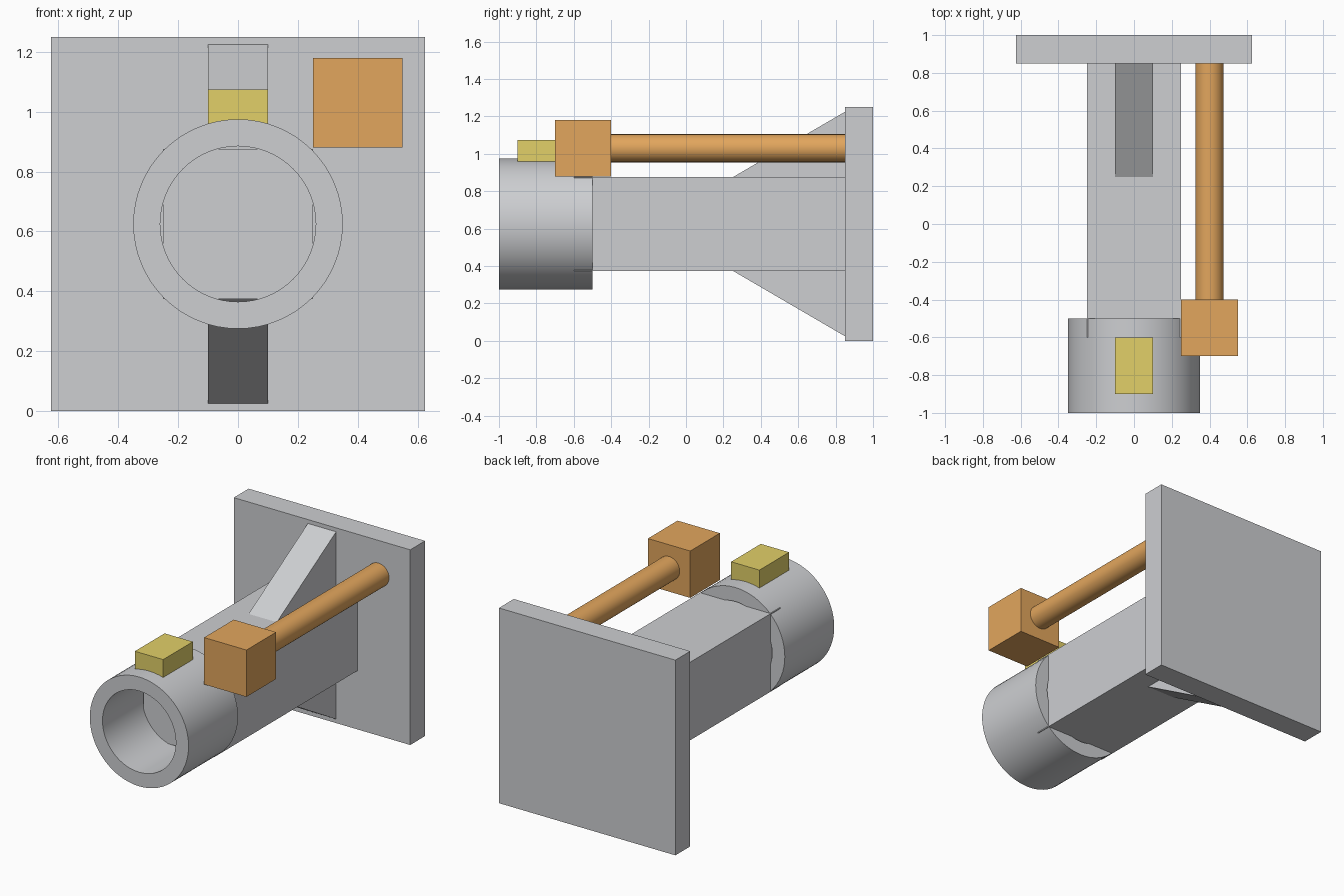
import bpy, bmesh, math
from mathutils import Matrix, Vector

cube = bpy.data.objects.get("Cube")
if cube:
    bpy.data.objects.remove(cube, do_unlink=True)


def material(name, rgb):
    m = bpy.data.materials.new(name)
    m.use_nodes = True
    colour = (*rgb, 1)
    m.diffuse_color = colour
    m.node_tree.nodes["Principled BSDF"].inputs["Base Color"].default_value = colour
    return m


grey = material("light grey", (0.61, 0.62, 0.64))
orange = material("orange", (0.76, 0.38, 0.11))
yellow = material("yellow", (0.76, 0.63, 0.14))


def finish(name, bm, mat, smooth=False):
    bmesh.ops.recalc_face_normals(bm, faces=bm.faces)
    mesh = bpy.data.meshes.new(name)
    bm.to_mesh(mesh)
    bm.free()
    mesh.materials.append(mat)
    ob = bpy.data.objects.new(name, mesh)
    bpy.context.collection.objects.link(ob)
    if smooth:
        bpy.ops.object.select_all(action="DESELECT")
        ob.select_set(True)
        bpy.context.view_layer.objects.active = ob
        bpy.ops.object.shade_smooth_by_angle(angle=math.radians(30))
    return ob


def box(name, low, high, mat):
    low, high = Vector(low), Vector(high)
    bm = bmesh.new()
    bmesh.ops.create_cube(bm, size=1)
    bmesh.ops.scale(bm, vec=high - low, verts=bm.verts)
    bmesh.ops.translate(bm, vec=(low + high) / 2, verts=bm.verts)
    return finish(name, bm, mat)


def lathe(name, profile, centre, mat, steps=64):
    """Spin a (radius, y) profile around an axis along y."""
    bm = bmesh.new()
    verts = [bm.verts.new((r, y, 0)) for r, y in profile]
    edges = [bm.edges.new(pair) for pair in zip(verts, verts[1:])]
    bmesh.ops.spin(bm, geom=verts + edges, cent=(0, 0, 0), axis=(0, 1, 0),
                   angle=math.tau, steps=steps)
    bmesh.ops.remove_doubles(bm, verts=bm.verts, dist=1e-5)
    bmesh.ops.translate(bm, vec=centre, verts=bm.verts)
    return finish(name, bm, mat, smooth=True)


AXIS_Z = 0.625   # height of the beam and collar axis
PLATE_Y = 0.85   # front face of the mounting plate

# Mounting plate and square beam
box("mounting_plate", (-0.625, PLATE_Y, 0), (0.625, 1, 1.25), grey)
box("square_beam", (-0.25, -0.6, 0.375), (0.25, PLATE_Y, 0.875), grey)

# Hollow collar at the front of the beam
lathe("collar", [(0.26, -1), (0.35, -1), (0.35, -0.5), (0.26, -0.5), (0.26, -1)],
      (0, 0, AXIS_Z), grey)

# Triangular gussets above and below the beam
for name, side in (("upper_gusset", 1), ("lower_gusset", -1)):
    bm = bmesh.new()
    outline = [(0.25, 0.25), (PLATE_Y, 0.25), (PLATE_Y, 0.6)]
    face = bm.faces.new([bm.verts.new((-0.1, y, AXIS_Z + side * h)) for y, h in outline])
    extruded = bmesh.ops.extrude_face_region(bm, geom=[face])["geom"]
    moved = [v for v in extruded if isinstance(v, bmesh.types.BMVert)]
    bmesh.ops.translate(bm, vec=(0.2, 0, 0), verts=moved)
    # the extrusion keeps the first face, so both ends are closed
    finish(name, bm, grey)

# Block and rod beside the beam
box("rod_block", (0.25, -0.7, 0.88), (0.55, -0.4, 1.18), orange)
lathe("rod", [(0, -0.4), (0.075, -0.4), (0.075, PLATE_Y), (0, PLATE_Y)],
      (0.4, 0, 1.03), orange, steps=48)

# Small block on top of the collar
box("collar_block", (-0.1, -0.9, 0.925), (0.1, -0.6, 1.075), yellow)
